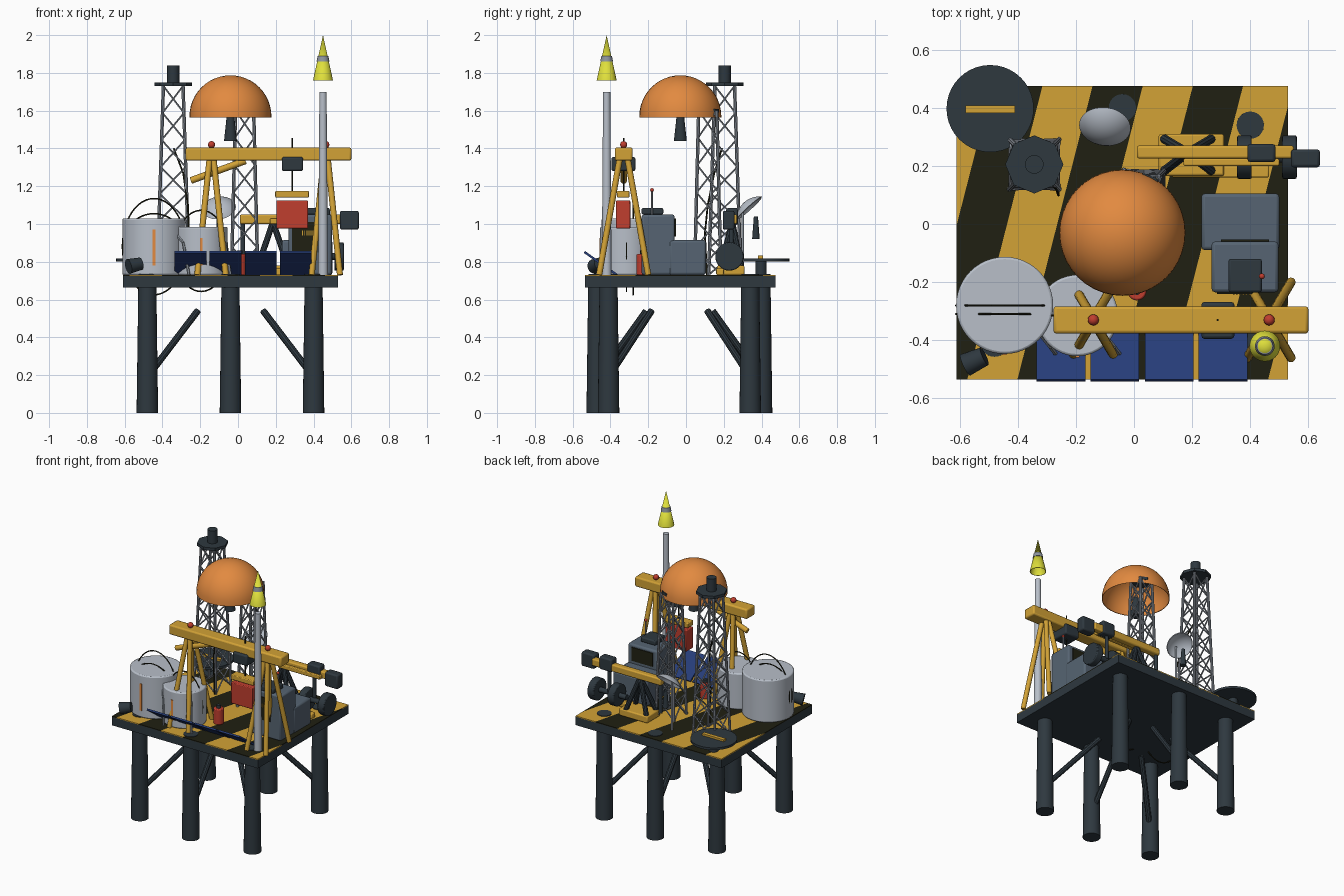
import bpy, bmesh, math
from mathutils import Vector, Matrix

if "Cube" in bpy.data.objects:
    bpy.data.objects.remove(bpy.data.objects["Cube"], do_unlink=True)


def material(name, hexcode):
    srgb = [int(hexcode[i:i + 2], 16) / 255 for i in (0, 2, 4)]
    col = [c / 12.92 if c < .04 else ((c + .055) / 1.055) ** 2.4 for c in srgb] + [1]
    mat = bpy.data.materials.new(name)
    mat.use_nodes = True
    mat.diffuse_color = col
    mat.node_tree.nodes["Principled BSDF"].inputs["Base Color"].default_value = col
    return mat


slate = material("dark slate", "2e383f")
yellow = material("safety yellow", "d2a236")
black = material("stripe black", "202012")
orange = material("dome orange", "e28a40")
white = material("tank grey", "b8bfc9")
blue = material("panel blue", "263d78")
red = material("signal red", "c03e2f")
bluegrey = material("cabin blue grey", "566472")
lime = material("lime yellow", "e0e03c")
steel = material("lattice steel", "8e959e")


def finish(name, bm, mat, bevel=0, thick=0):
    """Turn a bmesh into an object, smooth except at sharp edges."""
    bm.normal_update()
    for f in bm.faces:
        f.smooth = True
    for e in bm.edges:
        e.smooth = len(e.link_faces) == 2 and e.calc_face_angle() < .6
    mesh = bpy.data.meshes.new(name)
    bm.to_mesh(mesh)
    bm.free()
    mesh.materials.append(mat)
    obj = bpy.data.objects.new(name, mesh)
    bpy.context.collection.objects.link(obj)
    if thick:
        obj.modifiers.new("Solidify", "SOLIDIFY").thickness = thick
    if bevel:
        mod = obj.modifiers.new("Bevel", "BEVEL")
        mod.width, mod.segments = bevel, 2
    return obj


def add_rod(bm, a, b, r1, r2=None, sides=8, caps=True):
    a, b = Vector(a), Vector(b)
    axis = b - a
    turn = axis.to_track_quat("Z", "Y").to_matrix().to_4x4()
    bmesh.ops.create_cone(bm, cap_ends=caps, segments=sides, radius1=r1,
                          radius2=r1 if r2 is None else r2, depth=axis.length,
                          matrix=Matrix.Translation((a + b) / 2) @ turn)


def rod(name, mat, a, b, r1, r2=None, sides=20, caps=True, **extra):
    bm = bmesh.new()
    add_rod(bm, a, b, r1, r2, sides, caps)
    return finish(name, bm, mat, **extra)


def post(name, mat, x, y, z0, z1, r1, r2=None, **extra):
    return rod(name, mat, (x, y, z0), (x, y, z1), r1, r2, **extra)


def tube(name, mat, points, radius):
    bm = bmesh.new()
    for a, b in zip(points, points[1:]):
        add_rod(bm, a, b, radius, sides=6)
    return finish(name, bm, mat)


def box(name, mat, x0, x1, y0, y1, z0, z1, bevel=0):
    bm = bmesh.new()
    size = Matrix.Diagonal((x1 - x0, y1 - y0, z1 - z0, 1))
    middle = Matrix.Translation(((x0 + x1) / 2, (y0 + y1) / 2, (z0 + z1) / 2))
    bmesh.ops.create_cube(bm, size=1, matrix=middle @ size)
    return finish(name, bm, mat, bevel)


def ball(name, mat, location, radius):
    bm = bmesh.new()
    bmesh.ops.create_uvsphere(bm, u_segments=16, v_segments=8, radius=radius,
                              matrix=Matrix.Translation(location))
    return finish(name, bm, mat)


def bowl(name, mat, location, axis, radius, cut):
    """Open sphere cap whose rim is at location and bulges along axis."""
    bm = bmesh.new()
    bmesh.ops.create_uvsphere(bm, u_segments=40, v_segments=24, radius=radius)
    bmesh.ops.bisect_plane(bm, geom=bm.verts[:] + bm.edges[:] + bm.faces[:],
                           plane_co=(0, 0, cut), plane_no=(0, 0, 1), clear_inner=True)
    turn = Vector(axis).to_track_quat("Z", "Y").to_matrix().to_4x4()
    bm.transform(Matrix.Translation(location) @ turn @ Matrix.Translation((0, 0, -cut)))
    return finish(name, bm, mat, thick=.005)


# Deck with a striped top plate
DECK = .73
box("deck", slate, -.61, .53, -.535, .475, .665, .724)
plate = box("striped_deck_plate", yellow, -.61, .53, -.535, .475, .724, DECK)
plate.data.materials.append(black)
bm = bmesh.new()
bm.from_mesh(plate.data)
width, slope = .1725, .256
for k in range(-4, 6):
    bmesh.ops.bisect_plane(bm, geom=bm.verts[:] + bm.edges[:] + bm.faces[:],
                           plane_co=(.03 + k * width, .475, 0), plane_no=(1, -slope, 0))
for f in bm.faces:
    c = f.calc_center_median()
    f.material_index = math.floor((c.x - slope * (c.y - .475) - .03) / width) % 2
bm.to_mesh(plate.data)
bm.free()

# Six legs, each with an inward brace
centre = Vector((-.04, -.035, 0))
for dx in (-.44, 0, .44):
    for side in (-1, 1):
        foot = centre + Vector((dx, side * (.375 if dx else .435), 0))
        post("leg", slate, foot.x, foot.y, 0, DECK + .004, .057, .047, sides=24)
        inward = (centre - foot).normalized()
        rod("leg_brace", slate, foot + inward * .03 + Vector((0, 0, .22)),
            foot + inward * (.35 if dx else .26) + Vector((0, 0, .54)), .018, sides=10)


# Storage tanks with hoops and level strips
def tank(name, x, y, r, top, hoops):
    post(name, white, x, y, DECK, top, r, sides=48, bevel=.008)
    middle = (DECK + top) / 2
    for height, shift in hoops:
        ring = [(x + r * math.cos(t * math.pi / 24), y - shift,
                 middle + height * math.sin(t * math.pi / 24)) for t in range(49)]
        tube(name + "_hoop", black, ring, .004)
    box(name + "_strip", orange, x - .007, x + .007, y - r - .004, y - r + .005,
        DECK + .05, top - .06)


tank("large_tank", -.445, -.28, .167, 1.03, ((.255, 0), (.175, .03)))
tank("small_tank", -.195, -.315, .14, .985, ((.215, 0),))
for x in (-.33, -.11):
    tube("tank_pipe", steel, [(x, -.37, .95), (x + .04, -.42, .9), (x + .07, -.46, DECK)], .008)


# Lattice towers
def tower(name, x, y, low, high, top, panels):
    bm = bmesh.new()

    def corner(i, level):
        t = level / panels
        half = low + (high - low) * t
        sx, sy = ((1, 1), (-1, 1), (-1, -1), (1, -1))[i % 4]
        return x + sx * half, y + sy * half, DECK + (top - DECK) * t

    for i in range(4):
        add_rod(bm, corner(i, 0), corner(i, panels), .009)
        for k in range(panels):
            add_rod(bm, corner(i, k), corner(i + 1, k + 1), .005, sides=5)
            add_rod(bm, corner(i + 1, k), corner(i, k + 1), .005, sides=5)
    finish(name, bm, steel)


tower("tall_tower", -.343, .205, .085, .052, 1.73, 7)
post("tower_cap", slate, -.343, .205, 1.73, 1.75, .1, sides=8)
post("tower_beacon", slate, -.343, .205, 1.75, 1.84, .032)
tower("dome_tower", .035, .115, .07, .048, 1.6, 6)
post("dome_tower_cap", slate, .035, .115, 1.59, 1.61, .06, sides=8)
tube("tower_cable", black, [(-.34, .19, 1.4), (-.29, .15, 1.27), (-.265, .115, 1.1),
                            (-.26, .1, .95), (-.26, .11, DECK)], .005)

# Radar dome and dish with feed horns
bowl("radar_dome", orange, (-.04, -.03, 1.57), (0, 0, 1), .217, 0)
post("dome_horn", slate, -.04, -.03, 1.44, 1.57, .034, .02)
bowl("dish", white, (-.1, .335, 1.085), (-.1, -.67, .74), .12, .08)
post("dish_horn", slate, -.1, .37, .92, 1.04, .02, .011)
post("dish_post", steel, -.1, .3, DECK, 1.09, .007)

# Mast with an open cone on top
post("mast", white, .45, -.42, DECK, 1.7, .026, .019)
post("mast_cone", lime, .45, -.42, 1.76, 2, .053, 0, sides=24, caps=False, thick=.003)
post("cone_band", steel, .45, -.42, 1.86, 1.89, .034, .028)

# Gantry on two splayed frames
box("gantry_beam", yellow, -.277, .6, -.377, -.283, 1.335, 1.405, .01)
for x in (-.14, .465):
    for sx in (-1, 1):
        for sy in (-1, 1):
            rod("gantry_leg", yellow, (x + sx * .075, -.33 + sy * .13, DECK),
                (x + sx * .01, -.33 + sy * .02, 1.35), .016, sides=12)
    ball("gantry_light", red, (x, -.33, 1.42), .019)
rod("gantry_strut", yellow, (-.25, -.33, 1.23), (.04, -.33, 1.335), .018, sides=12)

# Trolley, cable and hanging crate
box("trolley", slate, .232, .345, -.395, -.268, 1.28, 1.355, .01)
post("hoist_cable", black, .288, -.33, 1.15, 1.455, .004, sides=6)
box("crate_spreader", yellow, .197, .375, -.365, -.3, 1.14, 1.175, .005)
box("crate", red, .203, .37, -.37, -.295, .975, 1.125, .005)

# Tilted solar panels along the front
for x in (-.335, -.15, .037, .222):
    panel = box("solar_panel", blue, x, x + .168, -.104, .104, -.006, .006)
    panel.location = (0, -.453, .792)
    panel.rotation_euler.x = -math.atan2(.12, .17)

# Cabin, engine house and roof equipment
box("engine_house", bluegrey, .232, .5, -.09, .105, DECK, .915, .012)
box("cabin", bluegrey, .267, .497, -.235, -.06, DECK, 1.05, .012)
box("rear_window", black, .3, .465, -.062, -.054, .935, 1.03)
box("front_window", black, .285, .42, -.241, -.234, .85, 1.01)
for k in range(6):
    box("window_bar", yellow, .34 + k * .011, .345 + k * .011, -.244, -.24, .94, .965)
box("roof_hatch", slate, .325, .44, -.235, -.12, 1.05, 1.085, .008)
post("roof_aerial", steel, .44, -.18, 1.05, 1.18, .005, sides=8)
ball("aerial_light", red, (.44, -.18, 1.18), .01)

# Walking beam pump at the back
box("pump_skid", yellow, .085, .31, .165, .31, DECK, .78, .008)
box("pump_rail", yellow, .13, .465, .16, .2, DECK, .765, .006)
box("pump_beam", yellow, .01, .55, .225, .27, 1, 1.05, .008)
box("pump_side_beam", yellow, .17, .5, .2, .225, 1, 1.03, .005)
box("beam_head", slate, .54, .64, .195, .257, .97, 1.07, .01)
box("beam_clamp", slate, .39, .487, .213, .275, .995, 1.085, .01)
for x in (.1, .27):
    for y in (.18, .295):
        rod("pump_post", slate, (x, y, .76), (.185, .245, 1.01), .016, sides=10)
post("pump_rod", slate, .025, .247, .8, 1.01, .013)
for x in (.355, .51):
    rod("crank_wheel", slate, (x, .23, .828), (x + .05, .23, .828), .075, sides=28, bevel=.006)
rod("crank_axle", slate, (.3, .23, .828), (.55, .23, .828), .018)
rod("crank_link", slate, (.43, .24, .83), (.43, .24, 1.01), .012)

# Landing disc on a short post
post("landing_disc", slate, -.495, .397, .802, .818, .15, sides=40)
post("disc_post", slate, -.495, .397, DECK, .805, .03)
box("disc_bar", yellow, -.58, -.41, .382, .408, .818, .832)

# Floodlight and red canister
rod("floodlight", slate, (-.58, -.485, .775), (-.515, -.455, .79), .04, .033)
post("canister", red, .01, -.23, DECK, .84, .033, bevel=.006)
post("canister_cap", slate, .01, -.23, .84, .86, .014)
